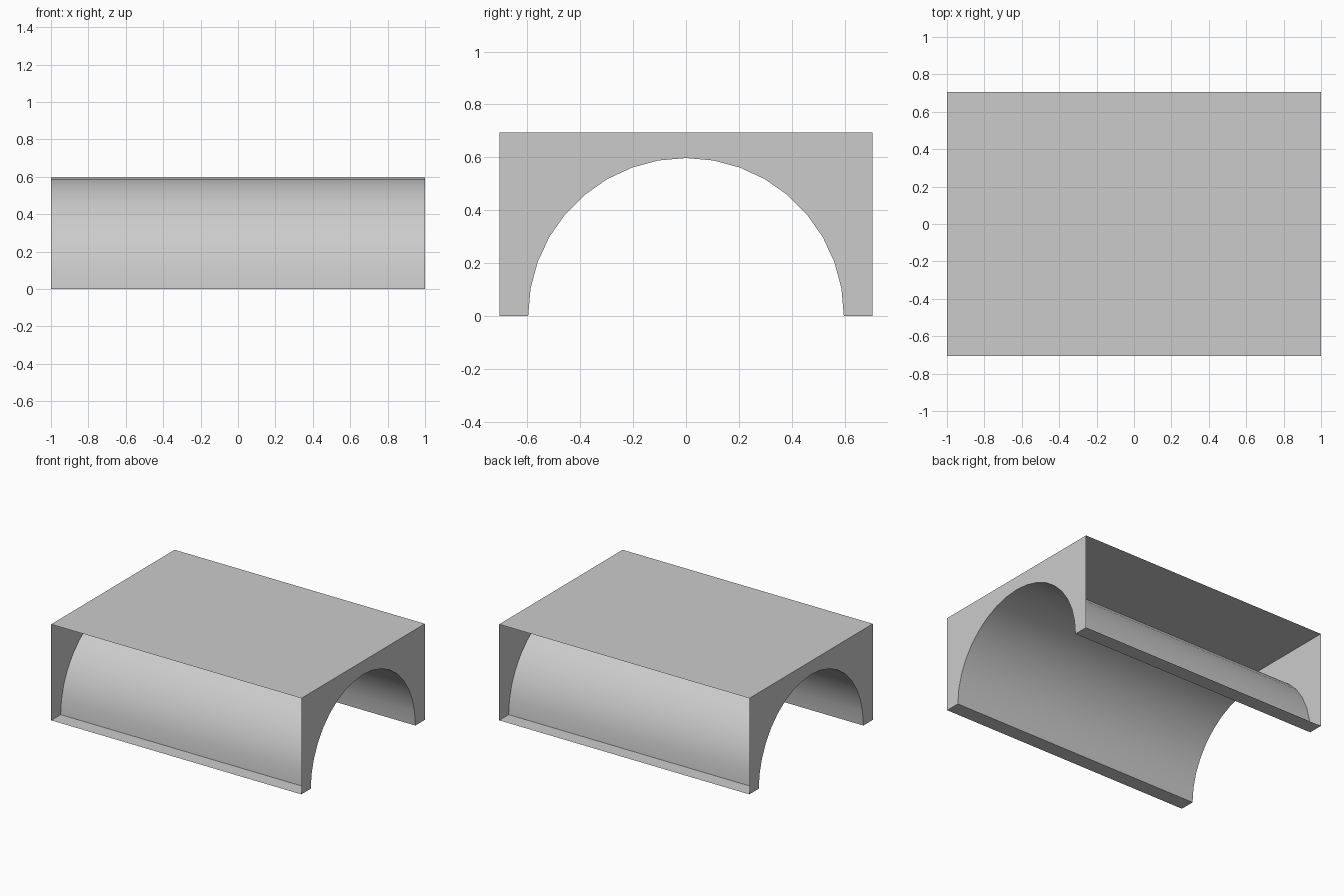
import bpy
import math

cube = bpy.data.objects.get("Cube")
if cube:
    bpy.data.objects.remove(cube)

HALF_LENGTH = 1.0
HALF_WIDTH = 0.705
HEIGHT = 0.694
RADIUS = 0.597
SEGMENTS = 18

grey = bpy.data.materials.new("plain grey")
grey.use_nodes = True
colour = (0.6, 0.6, 0.6, 1)
grey.diffuse_color = colour
grey.node_tree.nodes["Principled BSDF"].inputs["Base Color"].default_value = colour


def add_part(name, verts, faces, smooth=False):
    mesh = bpy.data.meshes.new(name)
    mesh.from_pydata(verts, [], faces)
    mesh.materials.append(grey)
    for poly in mesh.polygons:
        poly.use_smooth = smooth
    mesh.update()
    obj = bpy.data.objects.new(name, mesh)
    bpy.context.collection.objects.link(obj)
    return obj


def sweep(name, profile, smooth=False):
    """Sheet made by running an open (y, z) profile along the length."""
    n = len(profile)
    verts = [(x, y, z) for x in (-HALF_LENGTH, HALF_LENGTH) for y, z in profile]
    faces = [(i, n + i, n + i + 1, i + 1) for i in range(n - 1)]
    return add_part(name, verts, faces, smooth)


# Half-round profile from the back foot over to the front foot
arch = [(RADIUS * math.cos(math.pi * i / SEGMENTS),
         RADIUS * math.sin(math.pi * i / SEGMENTS)) for i in range(SEGMENTS + 1)]

# Flat top sheet and curved tunnel lining, with the long sides left open
sweep("top_deck", [(-HALF_WIDTH, HEIGHT), (HALF_WIDTH, HEIGHT)])
sweep("arch_vault", arch, smooth=True)

# Narrow foot strips under both long edges
sweep("back_foot", [(HALF_WIDTH, 0), (RADIUS, 0)])
sweep("front_foot", [(-RADIUS, 0), (-HALF_WIDTH, 0)])

# End walls with the arch opening
outline = arch + [(-HALF_WIDTH, 0), (-HALF_WIDTH, HEIGHT),
                  (HALF_WIDTH, HEIGHT), (HALF_WIDTH, 0)]
for side, name in ((1, "left_end_wall"), (-1, "right_end_wall")):
    order = list(range(len(outline)))
    if side > 0:
        order.reverse()
    add_part(name, [(side * HALF_LENGTH, y, z) for y, z in outline], [order])
